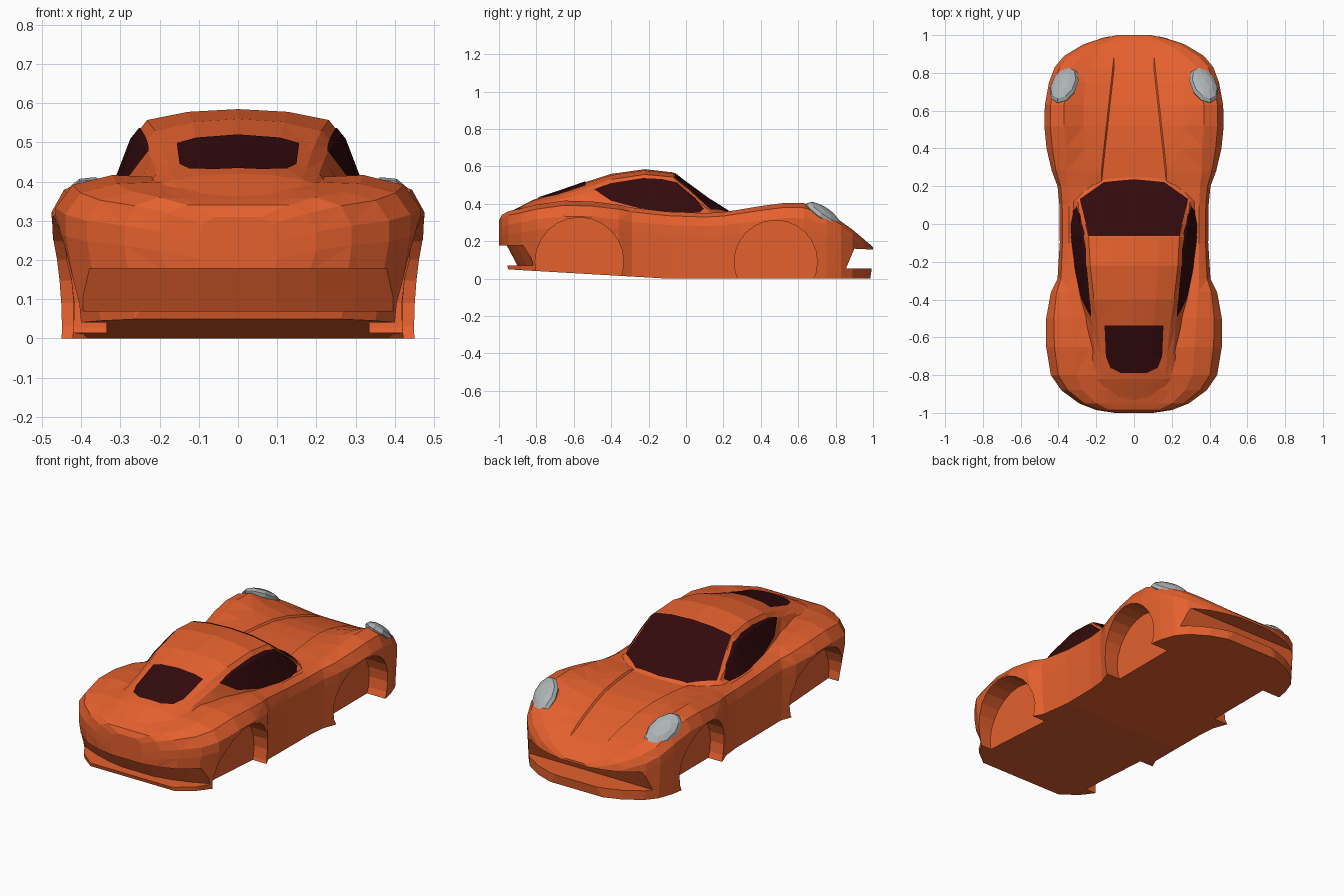
import bpy, bmesh, math
from mathutils import Vector

if "Cube" in bpy.data.objects:
    bpy.data.objects.remove(bpy.data.objects["Cube"])


def material(name, rgb):
    m = bpy.data.materials.new(name)
    m.diffuse_color = (*rgb, 1)
    m.use_nodes = True
    m.node_tree.nodes["Principled BSDF"].inputs["Base Color"].default_value = m.diffuse_color
    return m


ORANGE = material("orange paint", (0.78, 0.118, 0.027))
GLASS = material("dark glass", (0.033, 0.003, 0.004))
LAMP = material("lamp grey", (0.42, 0.45, 0.46))


def add_object(name, bm, mat):
    me = bpy.data.meshes.new(name)
    bm.to_mesh(me)
    bm.free()
    me.materials.append(mat)
    ob = bpy.data.objects.new(name, me)
    bpy.context.scene.collection.objects.link(ob)
    return ob


def skin(name, rings):
    """Join equal rings of (x, y, z) points into a closed solid."""
    bm = bmesh.new()
    rings = [[bm.verts.new(p) for p in ring] for ring in rings]
    n = len(rings[0])
    for a, b in zip(rings, rings[1:]):
        for i in range(n):
            j = (i + 1) % n
            bm.faces.new((a[i], a[j], b[j], b[i]))
    bm.faces.new(rings[0])
    bm.faces.new(rings[-1])
    bmesh.ops.recalc_face_normals(bm, faces=bm.faces[:])
    bmesh.ops.triangulate(bm, faces=bm.faces[:])
    return add_object(name, bm, ORANGE)


def loft(name, sections):
    """Skin mirrored half sections [(y, [(x, z) top centre .. bottom centre])]."""
    return skin(name, [[(x, y, z) for x, z in half + [(-x, z) for x, z in half[-2:0:-1]]]
                       for y, half in sections])


def bar(name, outline, xs, bend=0):
    """Sweep a (y, z) outline along x, optionally bowed towards +y."""
    ob = skin(name, [[(x, y + bend * x * x, z) for y, z in outline] for x in xs])
    ob.hide_render = True
    return ob


def boolean(target, other, op):
    bpy.context.view_layer.objects.active = target
    mod = target.modifiers.new("cut", 'BOOLEAN')
    mod.operation = op
    mod.solver = 'EXACT'
    mod.object = other
    bpy.ops.object.modifier_apply(modifier=mod.name)
    bpy.data.objects.remove(other)


def patch(name, source, outline, axes, facing):
    """Thin pane: the part of source inside a convex outline, lifted slightly."""
    bm = bmesh.new()
    bm.from_mesh(source)
    i, j = axes
    mid = [sum(p[k] for p in outline) / len(outline) for k in (0, 1)]
    for p, q in zip(outline, outline[1:] + outline[:1]):
        co, no = Vector(), Vector()
        co[i], co[j] = p
        no[i], no[j] = q[1] - p[1], p[0] - q[0]
        if no[i] * (mid[0] - p[0]) + no[j] * (mid[1] - p[1]) > 0:
            no = -no
        bmesh.ops.bisect_plane(bm, geom=bm.verts[:] + bm.edges[:] + bm.faces[:],
                               plane_co=co, plane_no=no, clear_outer=True)
    bm.normal_update()
    away = [f for f in bm.faces if f.normal.dot(Vector(facing)) < 0.2]
    bmesh.ops.delete(bm, geom=away, context='FACES')
    bm.normal_update()
    for v in bm.verts:
        v.co += v.normal * 0.004
    return add_object(name, bm, GLASS)


# Lower body: y, half width, fender height, fender x, centre height
stations = [
    (-1.0, .10, .31, .06, .31), (-.985, .20, .34, .13, .34),
    (-.95, .29, .36, .20, .355), (-.88, .385, .375, .27, .38),
    (-.80, .44, .395, .31, .40), (-.65, .465, .417, .32, .41),
    (-.50, .465, .412, .33, .40), (-.36, .44, .395, .34, .38),
    (-.29, .405, .38, .345, .37), (-.10, .393, .358, .345, .35),
    (.10, .395, .35, .345, .345), (.20, .405, .356, .35, .345),
    (.28, .435, .368, .36, .348), (.40, .463, .388, .36, .35),
    (.52, .475, .404, .37, .345), (.63, .472, .403, .37, .325),
    (.75, .45, .36, .36, .29), (.83, .42, .305, .33, .262),
    (.89, .37, .262, .27, .24), (.95, .27, .212, .18, .21),
    (.985, .17, .18, .10, .182), (1.0, .10, .168, .06, .168)]


def body_section(y, w, zf, xf, zc):
    zb = max(0, (-y - .1) * .058)
    if y < -.97:
        zb = .17
    if y > .99:
        zb = .10
    wb = w * (.91 if y < -.4 else .972)
    crease = min(.165 - .11 * max(0, y - .28), .5 * xf)
    step = .010 if .27 < y < .84 else 0
    return y, [(0, zc), (crease, zc), (crease + .008, zc + step),
               (max(xf * .72, crease + .012), zc + .4 * (zf - zc) + step * .5),
               (xf, zf), (xf + .7 * (w - xf), zf - .06 * zf),
               (w, .8 * zf), (w, .66 * zf), (wb, zb), (0, zb)]


body = loft("car_body", [body_section(*s) for s in stations])

# Cabin: y, roof height, roof half width, roof edge height, base half width, base z
cabin_stations = [
    (.25, .345, .15, .34, .19, .32), (.20, .377, .20, .357, .25, .32),
    (.12, .427, .28, .378, .33, .32), (0, .515, .258, .485, .335, .32),
    (-.07, .568, .24, .543, .335, .32), (-.22, .585, .232, .557, .322, .32),
    (-.40, .560, .212, .530, .298, .33), (-.55, .512, .19, .48, .28, .33),
    (-.70, .460, .175, .435, .27, .34), (-.82, .420, .165, .405, .25, .34),
    (-.95, .352, .15, .34, .18, .31)]


def cabin_section(y, zt, r, ze, b, zb):
    return y, [(0, zt), (r * .55, zt - .25 * (zt - ze)), (r, ze),
               (r + .33 * (b - r), ze - .16 * (ze - zb)), (b, zb + .02),
               (b - .01, zb - .03), (0, zb - .03)]


cabin = loft("cabin", [cabin_section(*s) for s in cabin_stations])
shell = cabin.data.copy()
boolean(body, cabin, 'UNION')

# Wheel wells
for yc, zc, r in ((.48, .09, .222), (-.57, .09, .237)):
    arc = [(yc + r * math.cos(math.tau * k / 24), zc + r * math.sin(math.tau * k / 24))
           for k in range(24)]
    for x0, x1 in ((.335, .6), (-.6, -.335)):
        boolean(body, bar("wheel_well_cutter", arc, (x0, x1)), 'DIFFERENCE')

# Front mouth and bowed rear bumper recess
boolean(body, bar("mouth_cutter", [(1.1, .15), (.90, .16), (.855, .053), (1.1, .053)],
                  (-.6, .6)), 'DIFFERENCE')
boolean(body, bar("rear_cutter", [(-1.2, .178), (-.965, .178), (-.908, .07), (-1.2, .07)],
                  (-.395, -.3, -.2, -.1, .1, .2, .3, .395), .65), 'DIFFERENCE')


# Windows
def mirrored(half):
    return half + [(-x, y) for x, y in reversed(half) if x]


patch("windshield", shell, mirrored([(0, .235), (.16, .22), (.285, .13), (.24, -.065)]),
      (0, 1), (0, 0, 1))
patch("rear_window", shell, mirrored([(.155, -.535), (.148, -.70), (.125, -.76), (.07, -.787)]),
      (0, 1), (0, 0, 1))
side = [(-.49, .475), (-.40, .508), (-.23, .535), (-.13, .53), (-.05, .512), (.05, .425),
        (.095, .372), (.07, .35), (-.10, .357), (-.25, .375), (-.40, .415)]
for s, label in ((1, "right"), (-1, "left")):
    patch(label + "_side_window", shell, side, (1, 2), (s, 0, 0))
bpy.data.meshes.remove(shell)

# Headlights
for s, label in ((1, "right"), (-1, "left")):
    bm = bmesh.new()
    bmesh.ops.create_uvsphere(bm, u_segments=10, v_segments=6, radius=1)
    lamp = add_object(label + "_headlight", bm, LAMP)
    lamp.location = (s * .370, .735, .340)
    lamp.scale = (.075, .117, .038)
    lamp.rotation_euler = (math.radians(-34), s * math.radians(22), s * math.radians(6))
